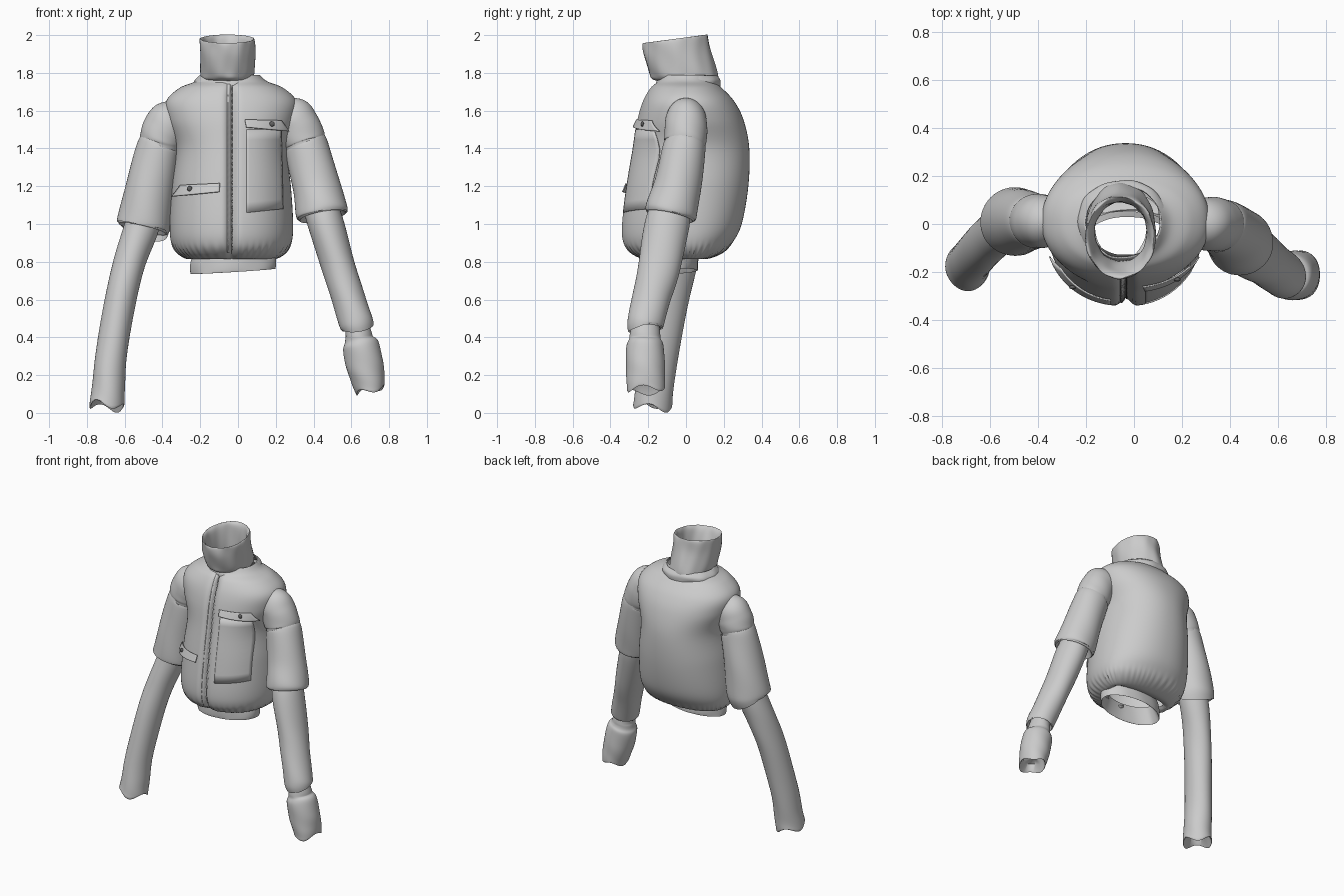
import bpy, math
from mathutils import Vector

cube = bpy.data.objects.get("Cube")
if cube:
    bpy.data.objects.remove(cube)


def material(name, rgb):
    m = bpy.data.materials.new(name)
    m.use_nodes = True
    m.diffuse_color = (*rgb, 1)
    m.node_tree.nodes["Principled BSDF"].inputs["Base Color"].default_value = (*rgb, 1)
    return m


FABRIC = material("light grey fabric", (0.6, 0.6, 0.6))
METAL = material("dark grey metal", (0.12, 0.12, 0.12))


def finish(obj, mat, thickness=0, angle=50):
    obj.data.materials.append(mat)
    bpy.ops.object.select_all(action="DESELECT")
    obj.select_set(True)
    bpy.context.view_layer.objects.active = obj
    bpy.ops.object.shade_smooth_by_angle(angle=math.radians(angle))
    if thickness:
        s = obj.modifiers.new("thickness", "SOLIDIFY")
        s.thickness = thickness
        s.offset = 0
    return obj


def loft(name, rows, mat=FABRIC, closed=True, thickness=0):
    """Skin a list of equal-length rows of points."""
    n = len(rows[0])
    faces = []
    for r in range(len(rows) - 1):
        for i in range(n if closed else n - 1):
            j = (i + 1) % n
            faces.append((r * n + i, r * n + j, (r + 1) * n + j, (r + 1) * n + i))
    mesh = bpy.data.meshes.new(name)
    mesh.from_pydata([tuple(p) for row in rows for p in row], [], faces)
    obj = bpy.data.objects.new(name, mesh)
    bpy.context.collection.objects.link(obj)
    return finish(obj, mat, thickness)


def spline(keys, steps):
    """Smooth interpolation through tuples of any length."""
    out = []
    for i in range(len(keys) - 1):
        a, b, c, d = (keys[min(max(i + k, 0), len(keys) - 1)] for k in (-1, 0, 1, 2))
        for s in range(steps):
            t = s / steps
            out.append([0.5 * (2 * q + (r - p) * t + (2 * p - 5 * q + 4 * r - w) * t * t
                               + (3 * q - p - 3 * r + w) * t ** 3)
                        for p, q, r, w in zip(a, b, c, d)])
    return out + [list(keys[-1])]


def bump(v, width):
    return math.exp(-(v / width) ** 2)


# Torso sections: height, half width, front y, back y
CX, SIDE_Y, POWER = -0.035, 0.01, 2.15
BODY = spline([(1.79, 0.15, -0.13, 0.13), (1.755, 0.19, -0.15, 0.15), (1.72, 0.275, -0.19, 0.19),
               (1.65, 0.345, -0.23, 0.255), (1.55, 0.34, -0.26, 0.305), (1.4, 0.295, -0.285, 0.335),
               (1.2, 0.315, -0.318, 0.33), (1.0, 0.327, -0.342, 0.295), (0.9, 0.318, -0.335, 0.245),
               (0.845, 0.285, -0.295, 0.19), (0.815, 0.235, -0.23, 0.11), (0.83, 0.2, -0.19, 0.05)], 7)


def body_point(row, a):
    z, w, front, back = row
    c, s = math.cos(a), math.sin(a)
    pc, ps = (math.copysign(abs(v) ** (2 / POWER), v) for v in (c, s))
    ruffle = 1 + 0.014 * math.sin(44 * a + 2 * math.sin(5 * a)) * bump(z - 0.85, 0.035)
    depth = back - SIDE_Y if s > 0 else SIDE_Y - front
    y = SIDE_Y + depth * ps * ruffle
    if s < 0:
        y += 0.035 * bump(w * pc, 0.025) * min(1, max(0, (1.8 - z) * 8))
    return Vector((CX + w * pc * ruffle, y, z))


def front_point(x, z, lift):
    """Point on the chest at a given x and z, pushed outward."""
    row = min(BODY[:-8], key=lambda r: abs(r[0] - z))
    k = next(i for i in range(len(BODY) - 1) if BODY[i + 1][0] <= z)
    t = (BODY[k][0] - z) / (BODY[k][0] - BODY[k + 1][0])
    row = [p + (q - p) * t for p, q in zip(BODY[k], BODY[k + 1])]
    u = max(-0.999, min(0.999, (x - CX) / row[1]))
    a = -math.acos(math.copysign(abs(u) ** (POWER / 2), u))
    return body_point(row, a) + Vector((u * lift, -lift, 0))


loft("torso", [[body_point(r, math.tau * i / 176) for i in range(176)] for r in BODY])


def ring_stack(name, keys, thickness, wrinkle=0.0):
    """Tilted oval rings: centre y, centre z, half width, half depth, tilt in y, tilt in x."""
    rows = []
    for k, (cx, cy, z, w, d, ty, tx) in enumerate(spline(keys, 5)):
        row = []
        for i in range(72):
            a = math.tau * i / 72
            g = 1 + wrinkle * math.sin(5 * a + k * 0.5) + wrinkle * 0.6 * math.sin(11 * a - k * 0.3)
            c, s = math.cos(a), math.sin(a)
            row.append((cx + w * c * g, cy + d * s * g, z + ty * s + tx * c))
        rows.append(row)
    return loft(name, rows, thickness=thickness)


# Neck base roll, standing collar with folded rim and lining, waist hem
ring_stack("neck_base", [(CX - 0.01, 0.01, 1.715, 0.19, 0.165, 0, 0), (CX - 0.01, 0.012, 1.75, 0.187, 0.168, 0.01, 0),
                         (CX - 0.01, 0.01, 1.785, 0.155, 0.15, 0.0, 0)], 0.006, 0.012)
ring_stack("collar", [(-0.055, 0, 1.755, 0.11, 0.145, 0, 0), (-0.055, -0.005, 1.765, 0.135, 0.175, -0.005, 0),
                      (-0.055, -0.015, 1.8, 0.143, 0.182, -0.005, 0), (-0.056, -0.045, 1.9, 0.146, 0.177, 0.012, 0),
                      (-0.057, -0.055, 1.97, 0.146, 0.173, 0.022, 0), (-0.057, -0.056, 1.977, 0.137, 0.164, 0.022, 0),
                      (-0.057, -0.05, 1.94, 0.122, 0.145, 0.022, 0), (-0.055, -0.035, 1.83, 0.108, 0.125, 0.01, 0),
                      (-0.05, -0.03, 1.72, 0.115, 0.125, 0, 0)], 0, 0.012)
ring_stack("waist_hem", [(-0.025, -0.07, 0.86, 0.21, 0.125, 0, 0.01), (-0.025, -0.07, 0.81, 0.226, 0.132, 0, 0.012),
                         (-0.025, -0.07, 0.757, 0.226, 0.132, 0.004, 0.013), (-0.025, -0.07, 0.76, 0.219, 0.125, 0.004, 0.013),
                         (-0.025, -0.07, 0.85, 0.18, 0.1, 0, 0)], 0, 0.006)


def tube(name, keys, fold=0.05, wave=0.0):
    """Sleeve along a path of x, y, z, half width, half depth; the end tucks inside."""
    path = spline(keys, 7)
    pts = [Vector(p[:3]) for p in path]
    rows = []

    def ring(c, t, w, d, k, ripple=0.0):
        u = Vector((0, 1, 0)).cross(t).normalized()
        v = t.cross(u).normalized()
        out = []
        for i in range(48):
            a = math.tau * i / 48
            g = 1 + 0.008 * math.sin(3 * a + k * 0.55)
            out.append(c + u * w * g * math.cos(a) + v * d * g * math.sin(a) + t * ripple * math.sin(3 * a + 1))
        rows.append(out)

    for k, p in enumerate(path):
        t = (pts[min(k + 1, len(pts) - 1)] - pts[max(k - 1, 0)]).normalized()
        ring(pts[k], t, p[3], p[4], k, wave * (k / len(path)) ** 8)
    w, d = path[-1][3:]
    for back, scale in ((-0.006, 0.96), (0, 0.9), (fold, 0.72), (fold * 1.3, 0.3), (fold * 1.3, 0.01)):
        ring(pts[-1] - t * back, t, w * scale, d * scale, k, wave * scale)
    return loft(name, rows)


# Sleeves: padded upper part with a pinched seam, slimmer lower part
tube("left_upper_sleeve", [(0.22, 0, 1.63, 0.05, 0.05), (0.275, 0, 1.58, 0.108, 0.1), (0.315, 0, 1.52, 0.118, 0.112),
                           (0.348, -0.003, 1.445, 0.116, 0.112), (0.357, -0.006, 1.42, 0.109, 0.107),
                           (0.366, -0.01, 1.395, 0.117, 0.114), (0.415, -0.045, 1.2, 0.126, 0.126),
                           (0.443, -0.078, 1.07, 0.138, 0.138), (0.448, -0.084, 1.045, 0.13, 0.13)])
tube("right_upper_sleeve", [(-0.3, 0.01, 1.62, 0.05, 0.05), (-0.355, 0.012, 1.56, 0.108, 0.1), (-0.39, 0.012, 1.5, 0.116, 0.112),
                            (-0.408, 0.012, 1.445, 0.114, 0.112), (-0.415, 0.012, 1.42, 0.107, 0.107),
                            (-0.424, 0.012, 1.395, 0.115, 0.115), (-0.465, 0.012, 1.2, 0.128, 0.133),
                            (-0.498, 0.01, 1.01, 0.142, 0.143), (-0.504, 0.008, 0.98, 0.135, 0.135)])
tube("left_lower_sleeve", [(0.43, -0.07, 1.12, 0.09, 0.1), (0.465, -0.1, 1.0, 0.095, 0.118), (0.53, -0.14, 0.78, 0.089, 0.112),
                           (0.58, -0.18, 0.62, 0.088, 0.102), (0.625, -0.214, 0.48, 0.09, 0.097),
                           (0.632, -0.217, 0.455, 0.084, 0.09)], 0.03)
tube("left_cuff", [(0.625, -0.215, 0.49, 0.06, 0.07), (0.638, -0.217, 0.42, 0.069, 0.08), (0.642, -0.217, 0.39, 0.076, 0.084),
                   (0.65, -0.217, 0.355, 0.096, 0.098), (0.67, -0.215, 0.26, 0.099, 0.103),
                   (0.688, -0.213, 0.18, 0.09, 0.102), (0.699, -0.212, 0.125, 0.079, 0.1)], 0.05, 0.014)
tube("right_lower_sleeve", [(-0.48, 0.01, 1.08, 0.09, 0.1), (-0.515, 0, 0.97, 0.092, 0.1), (-0.573, -0.038, 0.8, 0.085, 0.1),
                            (-0.622, -0.085, 0.6, 0.083, 0.1), (-0.672, -0.14, 0.3, 0.083, 0.098),
                            (-0.687, -0.167, 0.12, 0.088, 0.1), (-0.695, -0.177, 0.04, 0.092, 0.103)], 0.06, 0.02)


# Front zip: raised placket with a wavy edge, and a thin tooth line
def strip(name, x, w, lift, mat, wave):
    rows = []
    for k in range(90):
        z = 1.74 - 0.89 * k / 89
        c = CX + x + wave * math.sin(k * 1.9) * (0.4 + 0.6 * k / 89)
        rows.append([front_point(c + w * (i / 4 - 0.5), z, lift * math.sin(math.pi * i / 4) - 0.002) for i in range(5)])
    return loft(name, rows, mat, False)


strip("zip_placket", -0.012, 0.024, 0.014, FABRIC, 0.001)
strip("zip_teeth", 0.004, 0.006, 0.006, METAL, 0.002)


# Pocket flaps, patch pockets and snap buttons that follow the chest
def patch(name, corners, lift, kick, thickness):
    tl, tr, br, bl = (Vector((x, z, 0)) for x, z in corners)
    rows = []
    for r in range(9):
        row = []
        for i in range(17):
            p = tl.lerp(tr, i / 16).lerp(bl.lerp(br, i / 16), r / 8)
            row.append(front_point(p.x, p.y, lift + kick * r / 8))
        rows.append(row)
    return loft(name, rows, FABRIC, False, thickness)


def button(name, x, z, lift):
    bpy.ops.mesh.primitive_uv_sphere_add(segments=20, ring_count=10, radius=0.014, location=front_point(x, z, lift))
    obj = bpy.context.object
    obj.name = name
    obj.scale.y = 0.6
    finish(obj, METAL)


patch("chest_pocket", ((0.045, 1.5), (0.225, 1.5), (0.235, 1.08), (0.045, 1.06)), 0.002, 0, 0.008)
patch("chest_flap", ((0.035, 1.552), (0.225, 1.548), (0.255, 1.49), (0.04, 1.512)), 0.006, 0.012, 0.006)
button("chest_button", 0.17, 1.53, 0.017)
patch("waist_flap", ((-0.3, 1.205), (-0.095, 1.215), (-0.095, 1.17), (-0.335, 1.145)), 0.006, 0.012, 0.006)
button("waist_button", -0.245, 1.187, 0.017)
